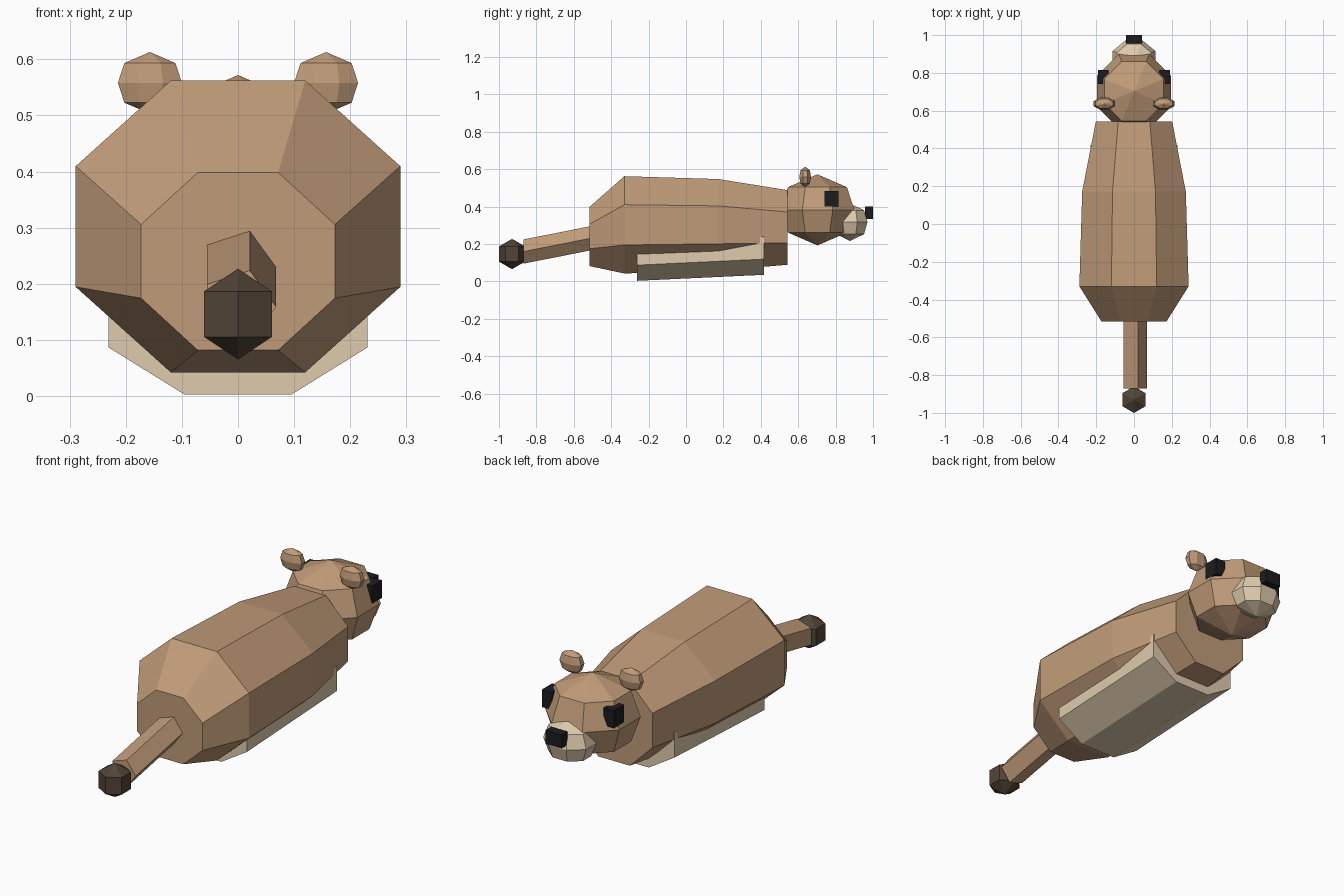
import bpy, bmesh
from math import cos, sin, pi

if "Cube" in bpy.data.objects:
    bpy.data.objects.remove(bpy.data.objects["Cube"])


def material(name, rgb):
    m = bpy.data.materials.new(name)
    m.diffuse_color = (*rgb, 1)
    m.use_nodes = True
    m.node_tree.nodes["Principled BSDF"].inputs["Base Color"].default_value = m.diffuse_color
    return m


FUR = material("fur", (0.53, 0.33, 0.19))
CREAM = material("cream_fur", (0.74, 0.60, 0.42))
DARK = material("dark_fur", (0.085, 0.058, 0.038))
BLACK = material("black", (0.012, 0.012, 0.014))


def finish(bm, name, mat):
    bmesh.ops.recalc_face_normals(bm, faces=bm.faces)
    me = bpy.data.meshes.new(name)
    bm.to_mesh(me)
    bm.free()
    me.materials.append(mat)
    ob = bpy.data.objects.new(name, me)
    bpy.context.collection.objects.link(ob)
    return ob


def bridge(bm, a, b):
    n = len(a)
    for i in range(n):
        j = (i + 1) % n
        bm.faces.new((a[i], a[j], b[j], b[i]))


def loft(name, sections, sides, start, mat):
    """Skin polygon sections (y, z, rx, rz) along y and cap both ends."""
    bm = bmesh.new()
    rings = []
    for y, z, rx, rz in sections:
        angles = [start + 2 * pi * i / sides for i in range(sides)]
        rings.append([bm.verts.new((rx * cos(t), y, z + rz * sin(t))) for t in angles])
    for a, b in zip(rings, rings[1:]):
        bridge(bm, a, b)
    bm.faces.new(rings[0])
    bm.faces.new(rings[-1])
    return finish(bm, name, mat)


def ball(name, centre, radii, levels, sides, start, mat):
    """Faceted ball with vertical poles; levels are (height, radius) factors."""
    cx, cy, cz = centre
    rx, ry, rz = radii
    bm = bmesh.new()
    rings = []
    for h, r in levels:
        angles = [start + 2 * pi * i / sides for i in range(sides)]
        rings.append([bm.verts.new((cx + rx * r * cos(t), cy + ry * r * sin(t), cz + rz * h))
                      for t in angles])
    for a, b in zip(rings, rings[1:]):
        bridge(bm, a, b)
    for ring, h in ((rings[0], -1), (rings[-1], 1)):
        pole = bm.verts.new((cx, cy, cz + rz * h))
        for i in range(sides):
            bm.faces.new((ring[i], ring[(i + 1) % sides], pole))
    return finish(bm, name, mat)


def box(name, centre, size, mat):
    bm = bmesh.new()
    bmesh.ops.create_cube(bm, size=1)
    for v in bm.verts:
        v.co = [c + p * s for c, p, s in zip(centre, v.co, size)]
    return finish(bm, name, mat)


OCT = pi / 8
ROUND = [(-0.64, 0.8), (0, 1), (0.64, 0.8)]

# Torso and belly patch
loft("body", [(-0.515, 0.24, 0.187, 0.1715), (-0.33, 0.302, 0.313, 0.2814),
              (0.172, 0.302, 0.297, 0.265), (0.543, 0.288, 0.2186, 0.216)], 8, OCT, FUR)
loft("belly", [(-0.262, 0.146, 0.25, 0.155), (0.417, 0.178, 0.25, 0.155)], 8, OCT, CREAM)

# Head, muzzle and nose
ball("head", (0, 0.703, 0.382), (0.212, 0.213, 0.19), ROUND, 8, OCT, FUR)
ball("muzzle", (0, 0.877, 0.316), (0.123, 0.101, 0.1), ROUND, 8, OCT, CREAM)
box("nose", (0, 0.978, 0.367), (0.084, 0.044, 0.065), BLACK)

# Paired ears and eye patches
for side, s in (("left", -1), ("right", 1)):
    ball(side + "_ear", (s * 0.157, 0.637, 0.558), (0.0617, 0.034, 0.055), ROUND, 8, OCT, FUR)
    box(side + "_eye", (s * 0.163, 0.778, 0.442), (0.054, 0.076, 0.084), BLACK)

# Tail and its dark tip
loft("tail", [(-0.87, 0.159, 0.068, 0.068), (-0.45, 0.242, 0.068, 0.068)], 5, 0, FUR)
ball("tail_tip", (0, -0.93, 0.146), (0.081, 0.081, 0.081),
     [(-0.5, 0.866), (0.5, 0.866)], 6, pi / 6, DARK)
